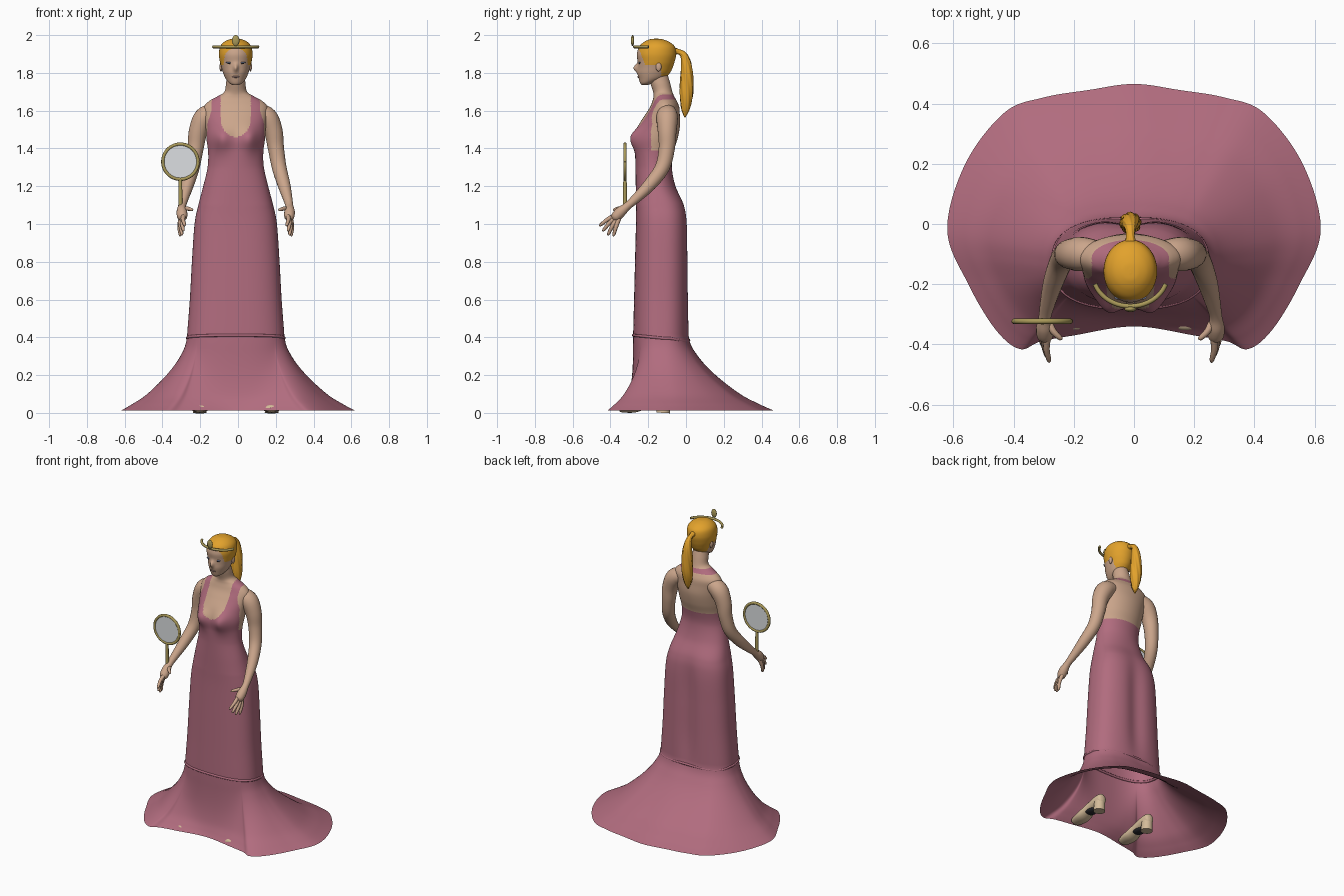
import bpy, bmesh, math
from math import sin, cos, pi, exp, sqrt
from mathutils import Vector

cube = bpy.data.objects.get("Cube")
if cube:
    bpy.data.objects.remove(cube)

CX = -0.012  # the figure stands slightly off the centre of the train


def material(name, rgb):
    m = bpy.data.materials.new(name)
    m.use_nodes = True
    m.diffuse_color = (*rgb, 1)
    m.node_tree.nodes["Principled BSDF"].inputs["Base Color"].default_value = (*rgb, 1)
    return m


SKIN = material("skin", (0.6, 0.38, 0.26))
ROSE = material("rose cloth", (0.44, 0.15, 0.21))
HAIR = material("golden hair", (0.76, 0.36, 0.025))
GOLD = material("old gold", (0.4, 0.32, 0.1))
GLASS = material("mirror glass", (0.72, 0.74, 0.76))
SHOE = material("beige leather", (0.66, 0.5, 0.32))
DARK = material("dark", (0.02, 0.02, 0.025))
BLUE = material("blue eyeshadow", (0.28, 0.32, 0.48))
LIP = material("lip", (0.42, 0.26, 0.23))


def finish(bm, name, mats, rule=None):
    bmesh.ops.recalc_face_normals(bm, faces=bm.faces)
    for f in bm.faces:
        f.smooth = len(f.verts) < 5
        if rule:
            f.material_index = rule(f.calc_center_median())
    me = bpy.data.meshes.new(name)
    bm.to_mesh(me)
    bm.free()
    for m in mats:
        me.materials.append(m)
    ob = bpy.data.objects.new(name, me)
    bpy.context.collection.objects.link(ob)
    return ob


def smooth(rows, k):
    """Pass a smooth line through rows of numbers, k steps between each pair."""
    out = []
    for i in range(len(rows) - 1):
        p = [rows[max(0, min(len(rows) - 1, i + d))] for d in (-1, 0, 1, 2)]
        for s in range(k):
            t = s / k
            out.append([b + 0.5 * t * (c - a + t * (2*a - 5*b + 4*c - d + t * (3*(b - c) + d - a)))
                        for a, b, c, d in zip(*p)])
    return out + [list(rows[-1])]


def oval(w, front, back, a, e=1):
    """Point on an oval at angle a from the front; e below 1 squares it."""
    x, y = [math.copysign(abs(v) ** e, v) for v in (sin(a), cos(a))]
    return w * x, (front + back) / 2 - (back - front) / 2 * y


def loft(name, rings, mats, rule=None, caps=(True, True)):
    bm = bmesh.new()
    vs = [[bm.verts.new(p) for p in r] for r in rings]
    n = len(vs[0])
    for a, b in zip(vs, vs[1:]):
        for j in range(n):
            bm.faces.new((a[j], a[(j + 1) % n], b[(j + 1) % n], b[j]))
    for cap, ring in zip(caps, (vs[0], vs[-1])):
        if cap:
            bm.faces.new(ring)
    return finish(bm, name, mats, rule)


def tube(name, pts, mat, sides=12, k=4, ridge=0.0):
    """Round sweep through points (x, y, z, radius)."""
    rows = smooth(pts, k)
    rings, u, old = [], None, None
    for i, r in enumerate(rows):
        t = (Vector(rows[min(i + 1, len(rows) - 1)][:3]) - Vector(rows[max(i - 1, 0)][:3])).normalized()
        u = t.orthogonal().normalized() if u is None else old.rotation_difference(t) @ u
        old, v = t, t.cross(u)
        ring = []
        for j in range(sides):
            a = 2 * pi * j / sides
            rad = max(r[3], 0.001) * (1 + ridge * cos(sides / 4 * a + i * 0.5))
            ring.append(Vector(r[:3]) + rad * (cos(a) * u + sin(a) * v))
        rings.append(ring)
    return loft(name, rings, [mat])


def ball(name, loc, size, mat):
    bm = bmesh.new()
    bmesh.ops.create_uvsphere(bm, u_segments=20, v_segments=12, radius=1)
    for v in bm.verts:
        v.co = Vector(a * s + b for a, s, b in zip(v.co, size, loc))
    return finish(bm, name, [mat])


# Gown and torso: ovals that spread into the outline of the train
half = [(0, -.34), (.2, -.37), (.31, -.39), (.38, -.415), (.46, -.35), (.55, -.2),
        (.62, -.02), (.56, .2), (.43, .37), (.3, .42), (.15, .445), (0, .465)]
loop = half + [(-x, y) for x, y in half[-2:0:-1]]
hem = smooth(loop[-1:] + loop + loop[:2], 12)[12:-24 + 11]

# height, half width, front, back, spread
body_rows = [
    (.012, .27, -.28, .03, 1), (.045, .27, -.28, .03, .83), (.1, .27, -.28, .03, .59),
    (.2, .265, -.28, .025, .3), (.3, .26, -.28, .02, .1), (.4, .258, -.28, .018, 0),
    (.6, .243, -.275, .016, 0), (.8, .232, -.27, .014, 0), (1, .218, -.265, .01, 0),
    (1.1, .198, -.265, -.008, 0), (1.2, .172, -.266, -.055, 0), (1.3, .149, -.267, -.075, 0),
    (1.38, .146, -.27, -.066, 0), (1.45, .155, -.275, -.045, 0), (1.52, .16, -.252, -.032, 0),
    (1.58, .168, -.215, -.033, 0), (1.62, .168, -.19, -.036, 0), (1.65, .142, -.178, -.048, 0),
    (1.675, .098, -.172, -.062, 0), (1.7, .06, -.174, -.072, 0), (1.75, .051, -.19, -.085, 0),
    (1.8, .045, -.2, -.1, 0)]


def body_ring(z, w, front, back, spread):
    ring = []
    for hx, hy in hem:
        a = math.atan2(hx, -(hy + .1))
        x, y = oval(w, front, back, a, min(1, max(.78, .78 + (z - 1.1) * 1.1)))
        s = max(0, spread) ** (1 + max(0, cos(a)) ** 3)  # the front flares lower down
        if cos(a) > 0:  # bust
            drop = (z - 1.46) / (.05 if z > 1.46 else .075)
            y -= .033 * exp(-((abs(x) - .075) / .045) ** 2 - drop ** 2)
        else:  # hollow down the middle of the back
            y -= .018 * exp(-(x / .06) ** 2 - ((z - .75) / .33) ** 4)
        ring.append(((x + CX) * (1 - s) + hx * s, y * (1 - s) + hy * s, z))
    return ring


def gown_rule(c):
    """1 = cloth: low back, deep round neckline, wide straps and a neck band."""
    x, z = abs(c.x - CX), c.z
    if z < 1.39:
        return 1
    if z > 1.685:
        return 0
    if c.y > -.125 - .4 * max(0, min(.15, 1.66 - z)):
        return int(z > 1.66)
    if z < 1.46:
        return 1
    neck = .08 * sqrt(max(0, 1 - (max(0, 1.56 - z) / .1) ** 2))
    return int(neck < x < .128 + max(0, 1.6 - z) * .33)


loft("gown_and_torso", [body_ring(*r) for r in smooth(body_rows, 9)], [SKIN, ROSE], gown_rule, (False, True))

seam = []
for i in range(65):
    a = 2 * pi * i / 64
    x, y = oval(.256, -.278, .015, a, .78)
    seam.append((CX + x, y, .396 - .1 * (y + .13) + .004 * cos(4 * a) * (y > -.1), .008))
tube("skirt_seam", seam, ROSE, 8, 2)

# Head, with the nose raised from the face and hair coloured by region
head_rows = [
    (1.735, .015, -.235, -.205), (1.747, .036, -.243, -.17), (1.77, .054, -.25, -.115),
    (1.8, .067, -.257, -.085), (1.83, .076, -.256, -.07), (1.86, .084, -.256, -.06),
    (1.9, .089, -.26, -.052), (1.94, .082, -.247, -.06), (1.965, .06, -.22, -.09),
    (1.978, .03, -.19, -.125), (1.981, .004, -.165, -.15)]


def head_ring(z, w, front, back):
    ring = []
    for i in range(96):
        x, y = oval(w, front, back, 2 * pi * i / 96)
        if y < -.2:
            y -= .022 * exp(-(x / .012) ** 2 - ((z - 1.826) / .02) ** 2)
        ring.append((x + CX, y, z))
    return ring


def hair_rule(c):
    temple = c.z > 1.84 and c.y > -.255 + (1.94 - c.z) * .4
    return int(temple or (c.y > -.13 and c.z > 1.785))


loft("head", [head_ring(*r) for r in smooth(head_rows, 8)], [SKIN, HAIR], hair_rule)
ball("lips", (CX, -.251, 1.779), (.02, .006, .005), LIP)
for side, s in (("left", 1), ("right", -1)):
    ball(side + "_ear", (CX + s * .078, -.145, 1.832), (.008, .015, .024), SKIN)
    ball(side + "_eyelid", (CX + s * .036, -.245, 1.855), (.017, .006, .004), BLUE)
    ball(side + "_eye", (CX + s * .036, -.247, 1.849), (.009, .004, .003), DARK)

# Ponytail
tube("ponytail", [(CX, -.07, 1.915, .022), (CX, -.04, 1.912, .014), (CX, -.012, 1.893, .018),
                  (CX, .002, 1.84, .028), (CX, .004, 1.76, .034), (CX, .002, 1.68, .034),
                  (CX, -.003, 1.61, .022), (CX, -.006, 1.565, .003)], HAIR, 32, 6, .07)

# Arms and hands
arm = [(.06, -.1, 1.605, .025), (.115, -.1, 1.59, .047), (.165, -.1, 1.562, .057), (.199, -.1, 1.49, .05),
       (.213, -.102, 1.4, .043), (.23, -.125, 1.3, .039), (.255, -.19, 1.21, .034),
       (.275, -.265, 1.135, .025), (.284, -.31, 1.095, .021), (.285, -.345, 1.065, .028),
       (.283, -.375, 1.035, .025), (.282, -.39, 1.021, .004)]
# finger root and tip
fingers = {"index": ((.276, -.37, 1.05), (.27, -.46, .99)),
           "middle": ((.28, -.37, 1.04), (.278, -.442, .962)),
           "ring": ((.286, -.365, 1.03), (.285, -.415, .94)),
           "little": ((.29, -.355, 1.03), (.295, -.385, .935)),
           "thumb": ((.27, -.33, 1.08), (.228, -.385, 1.075))}
for side, s in (("left", 1), ("right", -1)):
    tube(side + "_arm", [(CX + s * x, y, z, r) for x, y, z, r in arm], SKIN, 20, 5)
    for label, (root, tip) in fingers.items():
        a, b = [Vector((CX + s * p[0], p[1], p[2])) for p in (root, tip)]
        mid = a.lerp(b, .5) + Vector((s * .006, 0, .004))
        tube(f"{side}_{label}_finger", [(*a, .013), (*mid, .011), (*a.lerp(b, .9), .008), (*b, .002)],
             SKIN, 8, 3)

# Shoes: upper, heel and dark arch; rows are y, height, half width, half thickness
shoe = [(-.352, .018, .02, .01), (-.34, .023, .038, .02), (-.27, .03, .05, .028),
        (-.2, .056, .04, .03), (-.13, .075, .036, .034), (-.09, .075, .028, .032),
        (-.08, .073, .006, .008)]
for side, x in (("left", .178), ("right", -.202)):
    rings = [[(x + w * cos(i * pi / 10), y, z + h * sin(i * pi / 10)) for i in range(20)]
             for y, z, w, h in smooth(shoe, 4)]
    loft(side + "_shoe", rings, [SHOE])
    tube(side + "_heel", [(x, -.115, .07, .033), (x, -.118, .03, .035), (x, -.12, 0, .037)], SHOE, 20)
    ball(side + "_shoe_arch", (x, -.19, .03), (.034, .05, .014), DARK)

# Diadem: curved band with an upright oval
band = []
for i in range(17):
    a = (i / 8 - 1) * 1.25
    band.append((CX + .124 * sin(a), -.165 - .108 * cos(a), 1.938, .008))
tube("diadem_band", band, GOLD, 10, 2)
ball("diadem_oval", (CX, -.283, 1.971), (.02, .009, .029), GOLD)

# Hand mirror
MX, MY, MZ = -.305, -.323, 1.33
rim = [(MX + .093 * cos(i * pi / 24), MY, MZ + .093 * sin(i * pi / 24), .009) for i in range(49)]
tube("mirror_rim", rim, GOLD, 10, 1)
disc = [[(MX + .09 * cos(i * pi / 24), MY + d, MZ + .09 * sin(i * pi / 24)) for i in range(48)]
        for d in (-.004, .004)]
loft("mirror_glass", disc, [GLASS])
tube("mirror_handle", [(MX, MY, 1.24, .009), (MX, MY, 1.2, .01), (MX, MY, 1.09, .011)], GOLD, 12)
